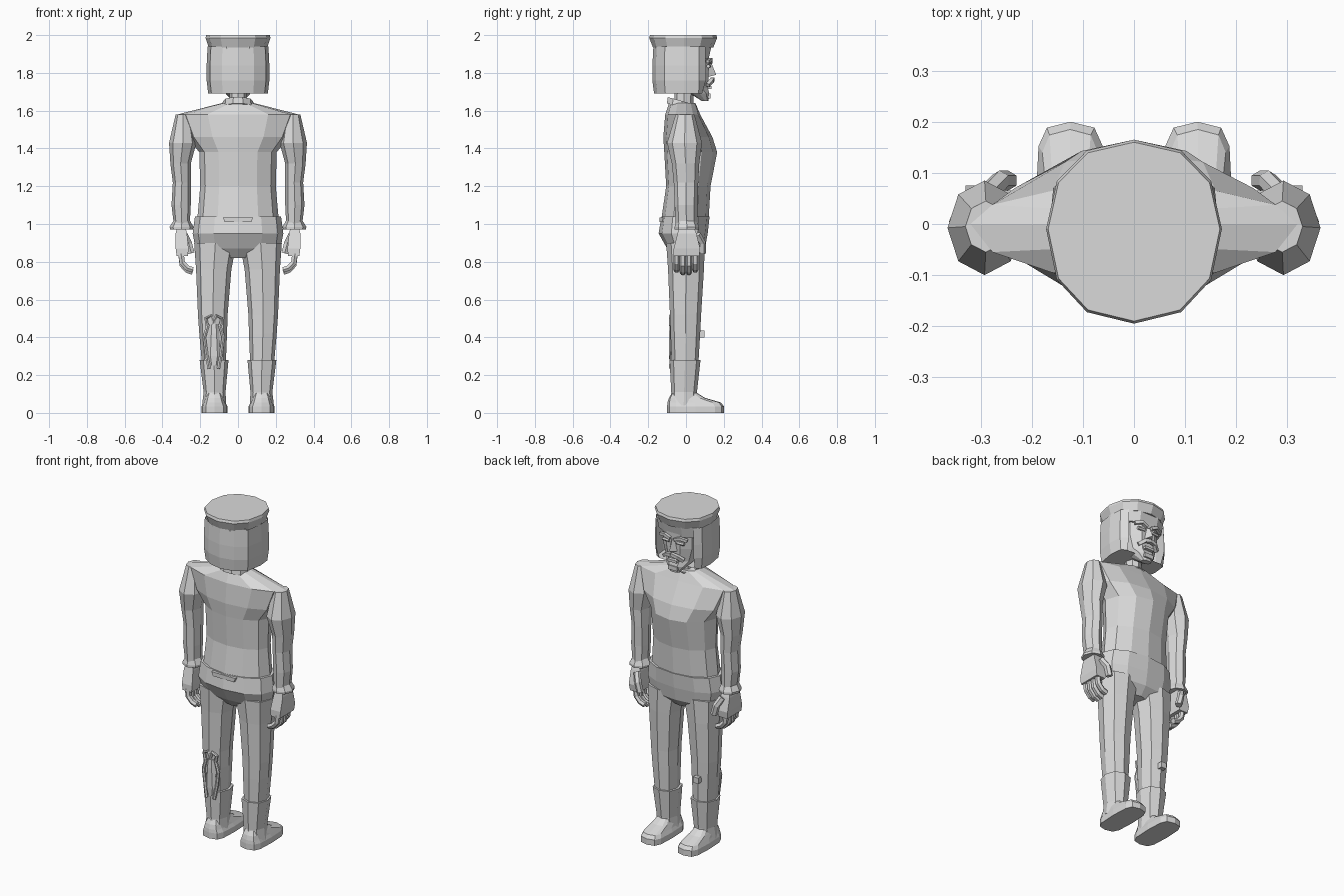
import bpy, bmesh, math
from mathutils import Vector

cube = bpy.data.objects.get("Cube")
if cube:
    bpy.data.objects.remove(cube, do_unlink=True)

grey = bpy.data.materials.new("plain_grey")
grey.use_nodes = True
colour = (0.7, 0.7, 0.7, 1)
grey.diffuse_color = colour
grey.node_tree.nodes["Principled BSDF"].inputs["Base Color"].default_value = colour


def finish(name, bm):
    bmesh.ops.recalc_face_normals(bm, faces=bm.faces)
    mesh = bpy.data.meshes.new(name)
    bm.to_mesh(mesh)
    bm.free()
    mesh.materials.append(grey)
    ob = bpy.data.objects.new(name, mesh)
    bpy.context.collection.objects.link(ob)
    return ob


def skin(name, rings):
    """Join equal rings of points with quads and cap both ends."""
    bm = bmesh.new()
    vs = [[bm.verts.new(p) for p in r] for r in rings]
    n = len(vs[0])
    for a, b in zip(vs, vs[1:]):
        for i in range(n):
            j = (i + 1) % n
            bm.faces.new((a[i], a[j], b[j], b[i]))
    bm.faces.new(vs[0])
    bm.faces.new(vs[-1])
    return finish(name, bm)


def loft(name, rings, n=8, side=1, e=1.0, mid=None, tilt=0):
    """Rings are (x0, x1, y back, y front, z); mid is the widest y."""
    out = []
    for x0, x1, yb, yf, z in rings:
        m = (yb + yf) / 2 if mid is None else mid
        pts = []
        for i in range(n):
            a = 2 * math.pi * (i + (0.5 if n == 4 else 0)) / n
            c, s = math.cos(a), math.sin(a)
            if n == 4:
                c, s = math.copysign(1, c), math.copysign(1, s)
            c = math.copysign(abs(c) ** e, c)
            s = math.copysign(abs(s) ** e, s)
            y = m + (yf - m if s > 0 else m - yb) * s
            x = (x0 + x1) / 2 + (x1 - x0) / 2 * c
            pts.append((side * x, y, z + tilt * y))
        out.append(pts)
    return skin(name, out)


def centred(name, rings, **kw):
    return loft(name, [(-r, r, b, f, z) for r, b, f, z in rings], **kw)


def box(name, x0, x1, y0, y1, z0, z1):
    return loft(name, [(x0, x1, y0, y1, z0), (x0, x1, y0, y1, z1)], n=4)


def tube(name, points, r, n=6):
    """Tapering faceted rod along a path."""
    pts = [Vector(p) for p in points]
    rings = []
    for i, p in enumerate(pts):
        d = (pts[min(i + 1, len(pts) - 1)] - pts[max(i - 1, 0)]).normalized()
        u = d.cross(Vector((0, 1, 0))).normalized()
        v = d.cross(u)
        rings.append([p + (u * math.cos(a) + v * math.sin(a)) * r
                      for a in (2 * math.pi * (k + 0.5) / n for k in range(n))])
    return skin(name, rings)


# Jacket body with broad, sloping shoulders
centred("jacket", [
    (.215, -.13, .12, 1.03), (.2, -.105, .13, 1.2), (.205, -.115, .165, 1.38),
    (.27, -.12, .14, 1.46), (.32, -.11, .075, 1.58), (.085, -.09, .05, 1.64)],
    n=12, mid=0, e=1.0)
centred("waist_flap", [(.07, -.14, -.1, 1.01), (.08, -.14, -.1, 1.035)], n=4)

# Trouser seat, running down to the crotch
centred("trouser_seat", [
    (.06, -.06, .06, .82), (.225, -.1, .1, .87), (.24, -.145, .115, .95),
    (.228, -.13, .125, 1.04)], n=12, mid=0, e=.9)

# Neck and tilted collar
centred("neck", [(.045, -.065, .04, 1.58), (.045, -.06, .04, 1.72)])
centred("collar", [(.085, -.105, .05, 1.61), (.08, -.1, .06, 1.645)], n=10, tilt=-.28)

# Head, with a jutting jaw
centred("head", [
    (.03, .085, .12, 1.65), (.065, .02, .125, 1.69), (.09, -.1, .12, 1.72),
    (.115, -.13, .125, 1.8), (.115, -.13, .13, 1.94)], n=10, e=.8)

# Hair shell, open at the face
half = [(.125, .105), (.158, .07), (.166, -.01), (.148, -.115), (.085, -.16)]
plan = half + [(0, -.178)] + [(-x, y) for x, y in reversed(half)]
bm = bmesh.new()
rows = [[bm.verts.new((x * k, y * k - (.015 if z < 1.7 and y > .1 else 0), z))
         for x, y in plan] for k, z in ((.95, 1.69), (1, 1.76), (1, 1.84), (.97, 1.94))]
for a, b in zip(rows, rows[1:]):
    for i in range(len(plan) - 1):
        bm.faces.new((a[i], a[i + 1], b[i + 1], b[i]))
bm.faces.new(rows[0])
finish("hair", bm)
centred("forehead_band", [(.15, -.16, .125, 1.875), (.155, -.17, .14, 1.94)], n=10, mid=0, e=.8)

# Flared flat cap
centred("cap", [(.155, -.175, .145, 1.935), (.172, -.195, .165, 1.985),
                (.168, -.19, .16, 2.0)], n=12, mid=-.01, e=.9)

# Face details
skin("nose", [[(-.025, .12, 1.78), (.025, .12, 1.78), (0, .16, 1.79)],
              [(-.012, .12, 1.85), (.012, .12, 1.85), (0, .135, 1.85)]])
for s, tag in ((1, "left"), (-1, "right")):
    tube(tag + "_brow", [(s * .015, .13, 1.855), (s * .05, .132, 1.87), (s * .09, .115, 1.86)], .012, 4)
    tube(tag + "_eye", [(s * .025, .122, 1.835), (s * .07, .118, 1.835)], .01)
    tube(tag + "_moustache", [(0, .14, 1.765), (s * .035, .136, 1.758), (s * .065, .115, 1.735)], .014, 4)
box("lower_lip", -.03, .03, .11, .135, 1.715, 1.73)
box("chin", -.03, .03, .1, .13, 1.665, 1.69)

for s, tag in ((1, "left"), (-1, "right")):
    # Sleeve and flared cuff
    loft(tag + "_sleeve", [
        (.255, .34, -.055, .06, 1.0), (.25, .352, -.06, .06, 1.1),
        (.25, .345, -.065, .065, 1.22), (.25, .358, -.075, .07, 1.32),
        (.22, .365, -.1, .085, 1.43), (.25, .33, -.055, .045, 1.58)], side=s)
    loft(tag + "_cuff", [(.238, .36, -.06, .07, .972), (.236, .362, -.06, .07, .985),
                         (.255, .34, -.05, .055, 1.02)], side=s)

    # Hand with curled fingers and a thumb
    loft(tag + "_palm", [(.265, .325, -.065, .07, .83), (.262, .33, -.065, .075, .87),
                         (.27, .33, -.045, .055, .95), (.28, .32, -.035, .04, .99)], n=4, side=s)
    for i in range(4):
        y = -.05 + .033 * i
        drop = .012 if i in (1, 2) else 0
        tube(f"{tag}_finger_{i + 1}", [
            (s * .302, y, .845), (s * .295, y, .795 - drop),
            (s * .27, y, .768 - drop), (s * .24, y, .757 - drop)], .017)
    tube(tag + "_thumb", [(s * .285, .06, .945), (s * .262, .085, .9), (s * .247, .085, .845)], .02)

    # Trouser leg
    loft(tag + "_leg", [
        (.065, .19, -.075, .065, .25), (.058, .205, -.082, .075, .42),
        (.055, .212, -.085, .08, .52), (.035, .222, -.095, .095, .76),
        (.008, .232, -.105, .1, .9)], side=s, e=.85)

    # Tall boot and shoe
    loft(tag + "_boot", [(.062, .19, -.085, .06, .04), (.066, .182, -.078, .058, .11),
                         (.05, .203, -.087, .077, .28)], side=s, e=.85)
    loft(tag + "_shoe", [
        (.056, .192, -.1, .2, 0), (.056, .192, -.1, .2, .035), (.066, .184, -.098, .185, .055),
        (.075, .176, -.09, .1, .08), (.085, .165, -.075, .06, .105)], n=12, side=s, e=.55)

# Small strapped ornament on the back of one leg
loft("ornament_body", [(-.15, -.105, -.088, -.06, .25), (-.165, -.09, -.092, -.06, .3),
                       (-.155, -.1, -.092, -.06, .42), (-.15, -.105, -.088, -.06, .47)], n=6)
for s in (-1, 1):
    x = -.128
    tube("ornament_strap", [(x + s * .03, -.075, .47), (x + s * .05, -.075, .4),
                            (x + s * .04, -.075, .32), (x + s * .025, -.08, .235)], .01)
    tube("ornament_loop", [(x + s * .035, -.08, .46), (x + s * .042, -.08, .5),
                           (x + s * .015, -.08, .515), (x, -.08, .48)], .01)
box("leg_stud", -.15, -.115, .06, .097, .4, .435)
